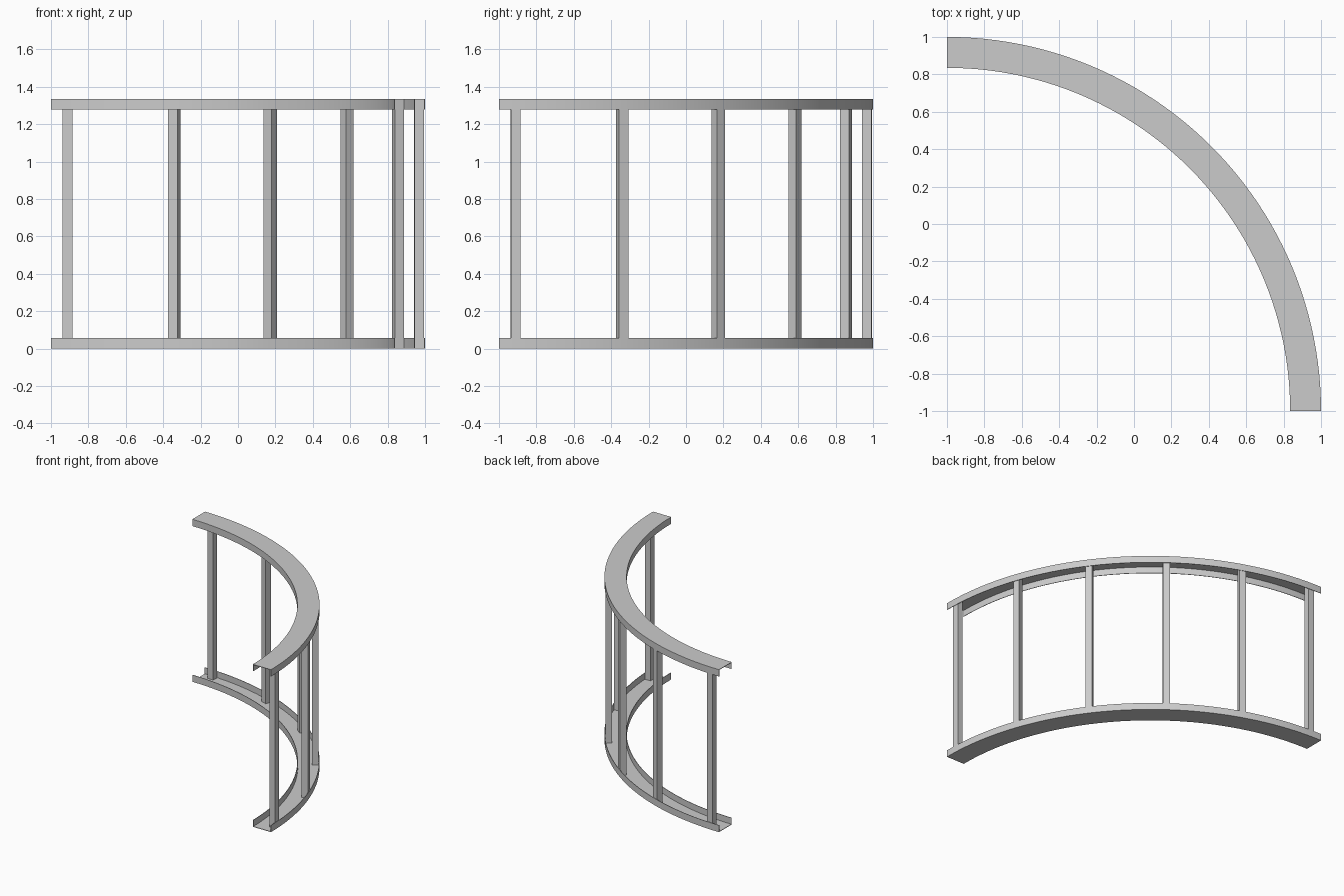
import bpy, bmesh
from math import sin, cos, radians, pi
from mathutils import Matrix

if "Cube" in bpy.data.objects:
    bpy.data.objects.remove(bpy.data.objects["Cube"])

CX = CY = -1.0            # centre of the quarter arc
R_IN, R_OUT = 1.835, 2.0
H, LIP, T = 1.335, 0.056, 0.004
SEGMENTS = 48


def finish(name, bm):
    bmesh.ops.recalc_face_normals(bm, faces=bm.faces[:])
    mesh = bpy.data.meshes.new(name)
    bm.to_mesh(mesh)
    bm.free()
    ob = bpy.data.objects.new(name, mesh)
    bpy.context.collection.objects.link(ob)
    return ob


def track(name, flip):
    # thin U channel swept along the quarter arc
    profile = [(R_IN, 0), (R_OUT, 0), (R_OUT, LIP), (R_OUT - T, LIP),
               (R_OUT - T, T), (R_IN + T, T), (R_IN + T, LIP), (R_IN, LIP)]
    bm = bmesh.new()
    rings = []
    for i in range(SEGMENTS + 1):
        a = pi / 2 * i / SEGMENTS
        rings.append([bm.verts.new((CX + r * sin(a), CY + r * cos(a), H - z if flip else z))
                      for r, z in profile])
    n = len(profile)
    for a, b in zip(rings, rings[1:]):
        for j in range(n):
            k = (j + 1) % n
            bm.faces.new((a[j], a[k], b[k], b[j]))
    bm.faces.new(rings[0])
    bm.faces.new(rings[-1])
    ob = finish(name, bm)
    bpy.context.view_layer.objects.active = ob
    ob.select_set(True)
    bpy.ops.object.shade_smooth_by_angle(angle=radians(30))
    ob.select_set(False)


def stud(name, angle):
    # square upright set against the outer lip, turned to face the arc centre
    w, d, r = 0.052, 0.05, 1.969
    bm = bmesh.new()
    m = (Matrix.Translation((CX + r * sin(angle), CY + r * cos(angle), H / 2))
         @ Matrix.Rotation(-angle, 4, 'Z')
         @ Matrix.Diagonal((w, d, H - 2 * T, 1)))
    bmesh.ops.create_cube(bm, size=1, matrix=m)
    finish(name, bm)


# bottom and top tracks
track("bottom_track", False)
track("top_track", True)

# six evenly spaced studs
for i in range(6):
    stud(f"stud_{i + 1}", radians(2.6 + i * (90 - 5.2) / 5))
